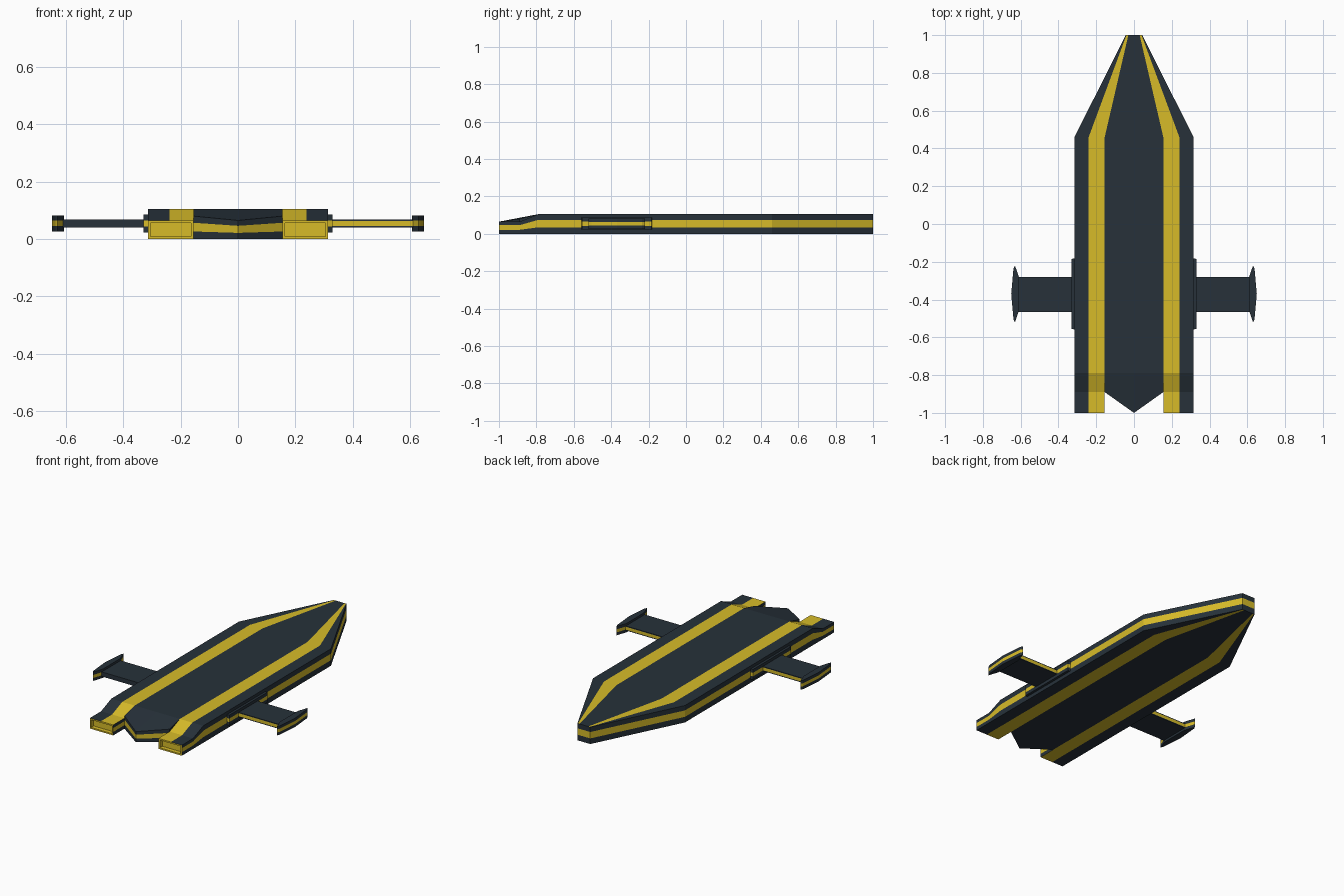
import bpy, bmesh

if "Cube" in bpy.data.objects:
    bpy.data.objects.remove(bpy.data.objects["Cube"])

def material(name, rgb):
    m = bpy.data.materials.new(name)
    m.diffuse_color = (*rgb, 1)
    m.use_nodes = True
    m.node_tree.nodes["Principled BSDF"].inputs["Base Color"].default_value = m.diffuse_color
    return m

MATS = [material("dark slate", (0.020, 0.031, 0.042)),
        material("yellow", (0.68, 0.50, 0.022))]
DARK, YEL = 0, 1

def face(bm, pts, mat):
    f = bm.faces.new([bm.verts.new(p) for p in pts])
    f.material_index = mat

def wall(bm, path, mats=(DARK, YEL, DARK)):
    """Upright strip below a path of (x, y, top), split in three bands."""
    bands = (0, 0.33, 0.71, 1)
    for a, b in zip(path, path[1:]):
        for k, m in enumerate(mats):
            lo, hi = bands[k], bands[k + 1]
            face(bm, [(*a[:2], a[2] * lo), (*b[:2], b[2] * lo),
                      (*b[:2], b[2] * hi), (*a[:2], a[2] * hi)], m)

def deck(bm, left, right, mat):
    """Top and flat underside between two long edges."""
    for i in range(len(left) - 1):
        q = [left[i], right[i], right[i + 1], left[i + 1]]
        face(bm, q, mat)
        face(bm, [(x, y, 0) for x, y, z in reversed(q)], mat)

def finish(bm, name):
    bmesh.ops.remove_doubles(bm, verts=bm.verts, dist=1e-5)
    bmesh.ops.recalc_face_normals(bm, faces=bm.faces)
    me = bpy.data.meshes.new(name)
    bm.to_mesh(me)
    bm.free()
    for m in MATS:
        me.materials.append(m)
    ob = bpy.data.objects.new(name, me)
    bpy.context.collection.objects.link(ob)
    return ob

# Hull: one half, mirrored
H, L = 0.105, 0.065
def edge(nose_x, x):
    return [(nose_x, 1, H), (x, 0.46, H), (x, -0.79, H), (x, -0.89, L), (x, -1, L)]

inner, outer, rim = edge(0.030, 0.155), edge(0.040, 0.24), edge(0.044, 0.315)
mid = [(0, 1, H), (0, 0.46, H), (0, -0.79, H), (0, -1, L)]
notch = inner[:3] + [(0.155, -0.89, 0.08)]
bm = bmesh.new()
deck(bm, mid, notch, DARK)
deck(bm, inner, outer, YEL)
deck(bm, outer, rim, DARK)
wall(bm, rim)
wall(bm, [mid[0], inner[0], outer[0], rim[0]])
wall(bm, [mid[3], notch[3]])
wall(bm, inner[3:])
face(bm, [notch[2], notch[3], inner[3]], DARK)

# Engine outlets: yellow frame around a shallow recess
def rect(y, d):
    return [(0.155 + d, y, d), (0.315 - d, y, d), (0.315 - d, y, L - d), (0.155 + d, y, L - d)]
rings = [rect(-1, 0), rect(-1, 0.009), rect(-0.975, 0.009)]
for a, b in zip(rings, rings[1:]):
    for i in range(4):
        j = (i + 1) % 4
        face(bm, [a[i], a[j], b[j], b[i]], YEL)
face(bm, rings[-1], YEL)
hull = finish(bm, "hull")
hull.modifiers.new("mirror", 'MIRROR')

# Side fittings: upright prisms with a yellow middle band
def prism(name, outline, levels, side, dark_sides=()):
    bm = bmesh.new()
    pts = [(x * side, y) for x, y in outline]
    for z in (levels[0], levels[-1]):
        face(bm, [(x, y, z) for x, y in pts], DARK)
    for i, a in enumerate(pts):
        b = pts[(i + 1) % len(pts)]
        for k in range(3):
            m = YEL if k == 1 and i not in dark_sides else DARK
            face(bm, [(*a, levels[k]), (*b, levels[k]),
                      (*b, levels[k + 1]), (*a, levels[k + 1])], m)
    return finish(bm, name)

for side, tag in ((-1, "left"), (1, "right")):
    prism(tag + "_mount", [(0.31, -0.56), (0.33, -0.555), (0.33, -0.185), (0.31, -0.18)],
          (0.022, 0.043, 0.065, 0.086), side)
    prism(tag + "_wing", [(0.325, -0.465), (0.615, -0.465), (0.615, -0.28), (0.325, -0.28)],
          (0.040, 0.045, 0.063, 0.068), side, (0,) if side < 0 else ())
    prism(tag + "_wing_tip", [(0.608, -0.455), (0.63, -0.52), (0.638, -0.505), (0.65, -0.37),
                              (0.638, -0.235), (0.63, -0.22), (0.608, -0.285)],
          (0.027, 0.045, 0.064, 0.082), side)
